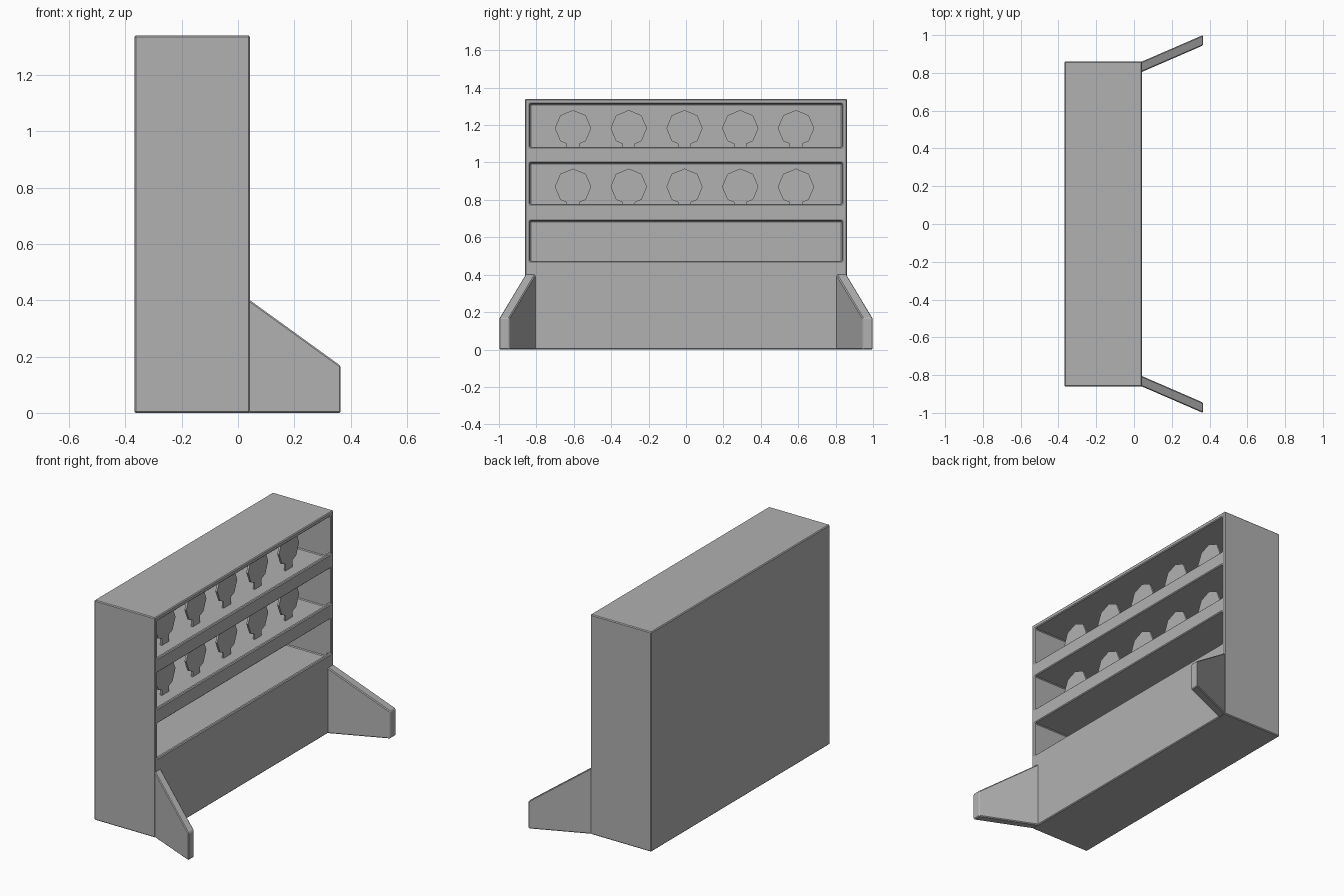
import bpy, bmesh, math
from mathutils import Vector

if "Cube" in bpy.data.objects:
    bpy.data.objects.remove(bpy.data.objects["Cube"])

paint = bpy.data.materials.new("dark_grey")
paint.diffuse_color = (0.44, 0.44, 0.44, 1)
paint.use_nodes = True
paint.node_tree.nodes["Principled BSDF"].inputs["Base Color"].default_value = paint.diffuse_color


def prism(name, pts, offset):
    """Closed solid: a planar outline swept along an offset vector."""
    bm = bmesh.new()
    face = bm.faces.new([bm.verts.new(p) for p in pts])
    ext = bmesh.ops.extrude_face_region(bm, geom=[face])
    moved = [v for v in ext["geom"] if isinstance(v, bmesh.types.BMVert)]
    bmesh.ops.translate(bm, verts=moved, vec=Vector(offset))
    bmesh.ops.recalc_face_normals(bm, faces=bm.faces)
    mesh = bpy.data.meshes.new(name)
    bm.to_mesh(mesh)
    bm.free()
    mesh.materials.append(paint)
    obj = bpy.data.objects.new(name, mesh)
    bpy.context.collection.objects.link(obj)
    return obj


def soften(obj, width=0.005):
    """Narrow chamfer on the sharp edges."""
    mod = obj.modifiers.new("edge", "BEVEL")
    mod.width = width
    mod.segments = 1
    mod.limit_method = "ANGLE"
    mod.angle_limit = math.radians(30)


BACK, FACE, HALF, TOP = -0.368, 0.043, 0.861, 1.34

# Cabinet block
cabinet = prism("cabinet", [(BACK, -HALF, 0), (FACE, -HALF, 0), (FACE, -HALF, TOP), (BACK, -HALF, TOP)],
                (0, 2 * HALF, 0))

# Three shelf bays, each floor sunk slightly behind a front lip
LIP, SINK, DEEP = 0.022, 0.025, -0.28
for i, (z0, z1) in enumerate([(0.474, 0.688), (0.778, 0.998), (1.083, 1.313)]):
    profile = [(0.1, z0), (0.1, z1), (DEEP, z1), (DEEP, z0 - SINK),
               (LIP, z0 - SINK), (LIP, z0)]
    cutter = prism(f"bay_cutter_{i}", [(x, -0.835, z) for x, z in profile], (0, 1.67, 0))
    cutter.hide_render = True
    mod = cabinet.modifiers.new("bay", "BOOLEAN")
    mod.operation = "DIFFERENCE"
    mod.solver = "EXACT"
    mod.object = cutter
    bpy.context.view_layer.objects.active = cabinet
    bpy.ops.object.modifier_apply(modifier=mod.name)
    bpy.data.objects.remove(cutter)
soften(cabinet)

# Splayed side wings with sloping tops, rooted just inside the cabinet
for side, label in ((-1, "left"), (1, "right")):
    outline = [(FACE - 0.006, side * (HALF - 0.003), 0), (0.365, side, 0),
               (0.365, side, 0.167), (FACE - 0.006, side * (HALF - 0.003), 0.404)]
    soften(prism(f"wing_{label}", outline, (0, -side * 0.055, 0)))

# Two rows of thin octagonal targets on short stems
R, STEM = 0.097, 0.034
for row, (zc, floor) in enumerate([(0.87, 0.753), (1.183, 1.058)]):
    for col in range(5):
        yc = -0.604 + 0.298 * col
        outline = []
        for k in range(-3, 4):
            a = math.pi / 2 + k * math.pi / 4
            outline.append((-0.079, yc + R * math.cos(a), zc + R * math.sin(a)))
        for s, z in ((-1, zc - 0.083), (-1, floor), (1, floor), (1, zc - 0.083)):
            outline.append((-0.079, yc + s * STEM, z))
        prism(f"target_{row}_{col}", outline, (0.012, 0, 0))
